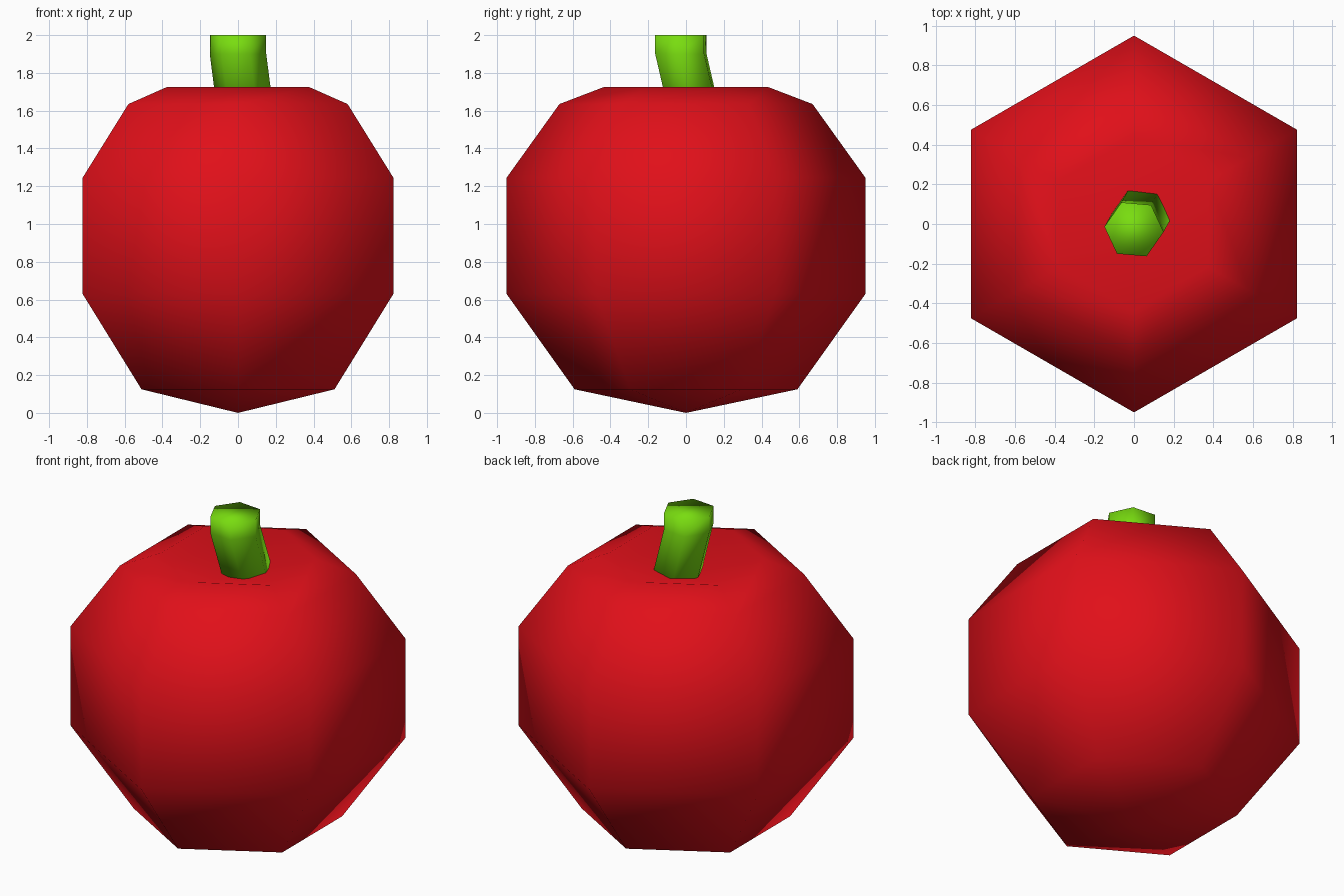
import bpy, bmesh, math

if "Cube" in bpy.data.objects:
    bpy.data.objects.remove(bpy.data.objects["Cube"])


def material(name, color):
    m = bpy.data.materials.new(name)
    m.diffuse_color = color
    m.use_nodes = True
    m.node_tree.nodes["Principled BSDF"].inputs["Base Color"].default_value = m.diffuse_color
    return m


def six_sided(name, sections, turn, mat):
    """Skin stacked hexagons (x, y, z, radius); radius 0 is a single point."""
    bm = bmesh.new()
    rings = []
    for x, y, z, r in sections:
        n = 6 if r else 1
        rings.append([bm.verts.new((x + r * math.cos(turn + i * math.pi / 3),
                                    y + r * math.sin(turn + i * math.pi / 3), z))
                      for i in range(n)])
    for a, b in zip(rings, rings[1:]):
        for i in range(6):
            j = (i + 1) % 6
            quad = [a[i % len(a)], a[j % len(a)], b[j % len(b)], b[i % len(b)]]
            bm.faces.new(list(dict.fromkeys(quad)))
    # close open ends
    if len(rings[0]) == 6:
        bm.faces.new(rings[0][::-1])
    if len(rings[-1]) == 6:
        bm.faces.new(rings[-1])
    bmesh.ops.recalc_face_normals(bm, faces=bm.faces)
    for f in bm.faces:
        f.smooth = True
    me = bpy.data.meshes.new(name)
    bm.to_mesh(me)
    bm.free()
    me.materials.append(mat)
    ob = bpy.data.objects.new(name, me)
    bpy.context.collection.objects.link(ob)
    return ob


red = material("red_skin", (0.75, 0.005, 0.01, 1))
green = material("green_stem", (0.19, 0.72, 0.005, 1))

# fruit body: pointed bottom, hollow around the stem
profile = [(0, 0), (0.59, 0.125), (0.95, 0.63), (0.95, 1.245),
           (0.67, 1.635), (0.435, 1.725), (0, 1.6)]
six_sided("fruit_body", [(0, 0, z, r) for r, z in profile], math.pi / 2, red)

# bent stem
six_sided("stem", [(0.04, 0.045, 1.59, 0.15), (0, -0.027, 1.9, 0.15),
                   (0, -0.027, 2.0, 0.15)], math.radians(-5), green)
